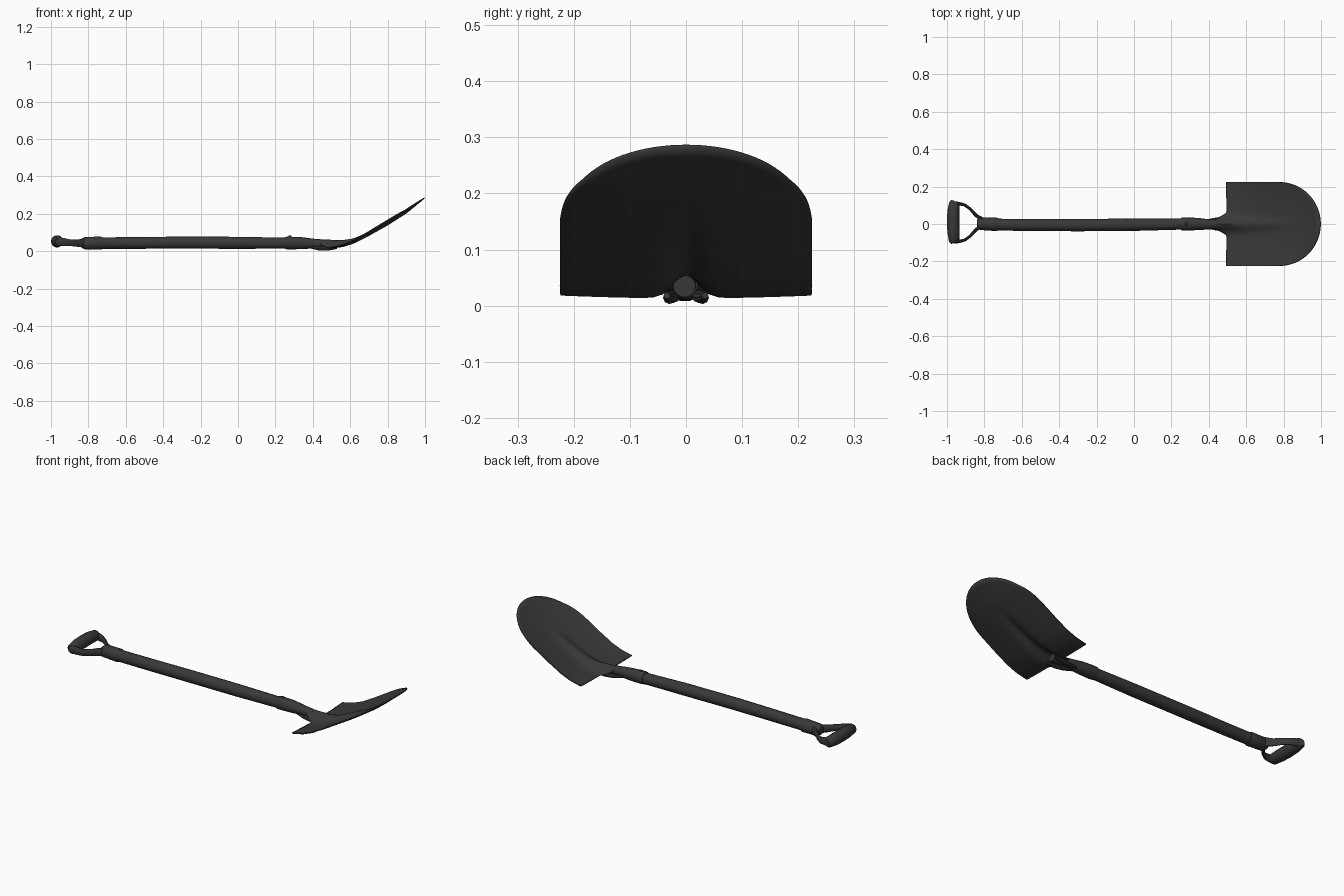
import bpy, bmesh, math
from mathutils import Vector

cube = bpy.data.objects.get("Cube")
if cube:
    bpy.data.objects.remove(cube)

mat = bpy.data.materials.new("dark grey")
mat.use_nodes = True
colour = (0.04, 0.04, 0.04, 1)
mat.diffuse_color = colour
bsdf = mat.node_tree.nodes["Principled BSDF"]
bsdf.inputs["Base Color"].default_value = colour
bsdf.inputs["Roughness"].default_value = 0.8


def finish(name, bm, angle=40):
    bmesh.ops.recalc_face_normals(bm, faces=bm.faces)
    mesh = bpy.data.meshes.new(name)
    bm.to_mesh(mesh)
    bm.free()
    mesh.materials.append(mat)
    ob = bpy.data.objects.new(name, mesh)
    bpy.context.collection.objects.link(ob)
    bpy.ops.object.select_all(action='DESELECT')
    ob.select_set(True)
    bpy.context.view_layer.objects.active = ob
    bpy.ops.object.shade_smooth_by_angle(angle=math.radians(angle))
    return ob


def sweep(name, path, sides=14, flat=1.0):
    """Capped tube through (x, y, z, radius) stations; flat scales its sideways radius."""
    bm = bmesh.new()
    pts = [Vector(p[:3]) for p in path]
    rings = []
    for i, p in enumerate(pts):
        tangent = (pts[min(i + 1, len(pts) - 1)] - pts[max(i - 1, 0)]).normalized()
        side = tangent.cross(Vector((0, 0, 1))).normalized()
        up = side.cross(tangent)
        r = path[i][3]
        ring = []
        for k in range(sides):
            a = math.tau * k / sides
            ring.append(bm.verts.new(p + side * r * flat * math.cos(a) + up * r * math.sin(a)))
        rings.append(ring)
    for a, b in zip(rings, rings[1:]):
        for k in range(sides):
            n = (k + 1) % sides
            bm.faces.new((a[k], a[n], b[n], b[k]))
    bm.faces.new(rings[0])
    bm.faces.new(rings[-1])
    return finish(name, bm)


def lerp(table, x):
    for (x0, v0), (x1, v1) in zip(table, table[1:]):
        if x <= x1:
            f = max(0, (x - x0) / (x1 - x0))
            return v0 + (v1 - v0) * f
    return table[-1][1]


# Shaft, with a narrowed end tucked under the blade
sweep("shaft", [(-0.8, -0.002, 0.043, 0.031), (-0.6, -0.005, 0.044, 0.032),
                (-0.3, -0.006, 0.046, 0.033), (0, -0.004, 0.045, 0.033),
                (0.25, 0, 0.043, 0.03), (0.4, -0.003, 0.038, 0.023),
                (0.52, -0.003, 0.035, 0.02)])

# Steel socket with a raised lip
sweep("socket", [(0.25, 0, 0.044, 0.033), (0.265, 0, 0.044, 0.035), (0.34, 0, 0.043, 0.033),
                 (0.4, -0.002, 0.041, 0.027), (0.47, -0.002, 0.037, 0.023)])
sweep("socket_rivet", [(0.27, 0.0, 0.077, 0.007), (0.285, 0.0, 0.077, 0.007)], 8)

# Blade: dished, swept up towards the tip, with a hollow central ridge
HALF = 0.224
spine = [(0.42, 0.016), (0.5, 0.016), (0.56, 0.024), (0.62, 0.042), (0.68, 0.072),
         (0.8, 0.14), (0.9, 0.205), (1.0, 0.287)]
ridge = [(0.42, 0.046), (0.5, 0.042), (0.6, 0.026), (0.7, 0.018), (0.87, 0)]
dish = [(0.5, 0.005), (0.65, 0.02), (0.8, 0.026)]
back = [(0.02, 0.43), (0.035, 0.455), (0.06, 0.495), (HALF, 0.492)]
COLS, ROWS = 48, 26


def blade_point(i, j):
    u = math.sin(math.pi / 2 * (2 * i / COLS - 1))
    y = u * HALF
    start = lerp(back, abs(y))
    end = 0.775 + 0.222 * math.sqrt(max(0, 1 - u * u))
    x = start + (end - start) * j / ROWS
    width = lerp([(0.42, 0.03), (0.6, 0.034), (0.85, 0.018)], x)
    z = lerp(spine, x) + lerp(dish, x) * u * u
    z += lerp(ridge, x) * math.exp(-(y / width) ** 2)
    return (x, y, z)


bm = bmesh.new()
grid = [[bm.verts.new(blade_point(i, j)) for j in range(ROWS + 1)] for i in range(COLS + 1)]
for a, b in zip(grid, grid[1:]):
    for j in range(ROWS):
        bm.faces.new((a[j], b[j], b[j + 1], a[j + 1]))
blade = finish("blade", bm, 50)
solid = blade.modifiers.new("thickness", 'SOLIDIFY')
solid.thickness = 0.006
solid.offset = 0

# Rolled seams where the blade wraps into the socket
for label, s in (("left", 1), ("right", -1)):
    sweep(label + "_seam", [(0.38, s * 0.016, 0.022, 0.006), (0.43, s * 0.022, 0.016, 0.011),
                            (0.48, s * 0.03, 0.014, 0.011), (0.53, s * 0.034, 0.018, 0.006)], 8)

# Handle collar, forked arms and cross grip
sweep("collar", [(-0.84, 0.002, 0.043, 0.022), (-0.82, 0.002, 0.043, 0.034),
                 (-0.735, -0.002, 0.043, 0.036), (-0.725, -0.002, 0.043, 0.033)])
for label, s, shift in (("left", 1, 0.012), ("right", -1, 0.004)):
    sweep(label + "_arm", [(x, s * y + shift, z, r) for x, y, z, r in (
        (-0.81, 0.012, 0.043, 0.026), (-0.845, 0.034, 0.043, 0.022),
        (-0.875, 0.068, 0.044, 0.019), (-0.905, 0.09, 0.046, 0.019),
        (-0.935, 0.097, 0.05, 0.022), (-0.965, 0.099, 0.052, 0.025))], 10, 0.42)
sweep("grip", [(-0.958, -0.098, 0.052, 0.022), (-0.962, -0.09, 0.052, 0.028),
               (-0.966, -0.04, 0.053, 0.032), (-0.967, 0.012, 0.053, 0.033),
               (-0.966, 0.07, 0.053, 0.032), (-0.96, 0.112, 0.052, 0.028),
               (-0.956, 0.121, 0.052, 0.022)])
